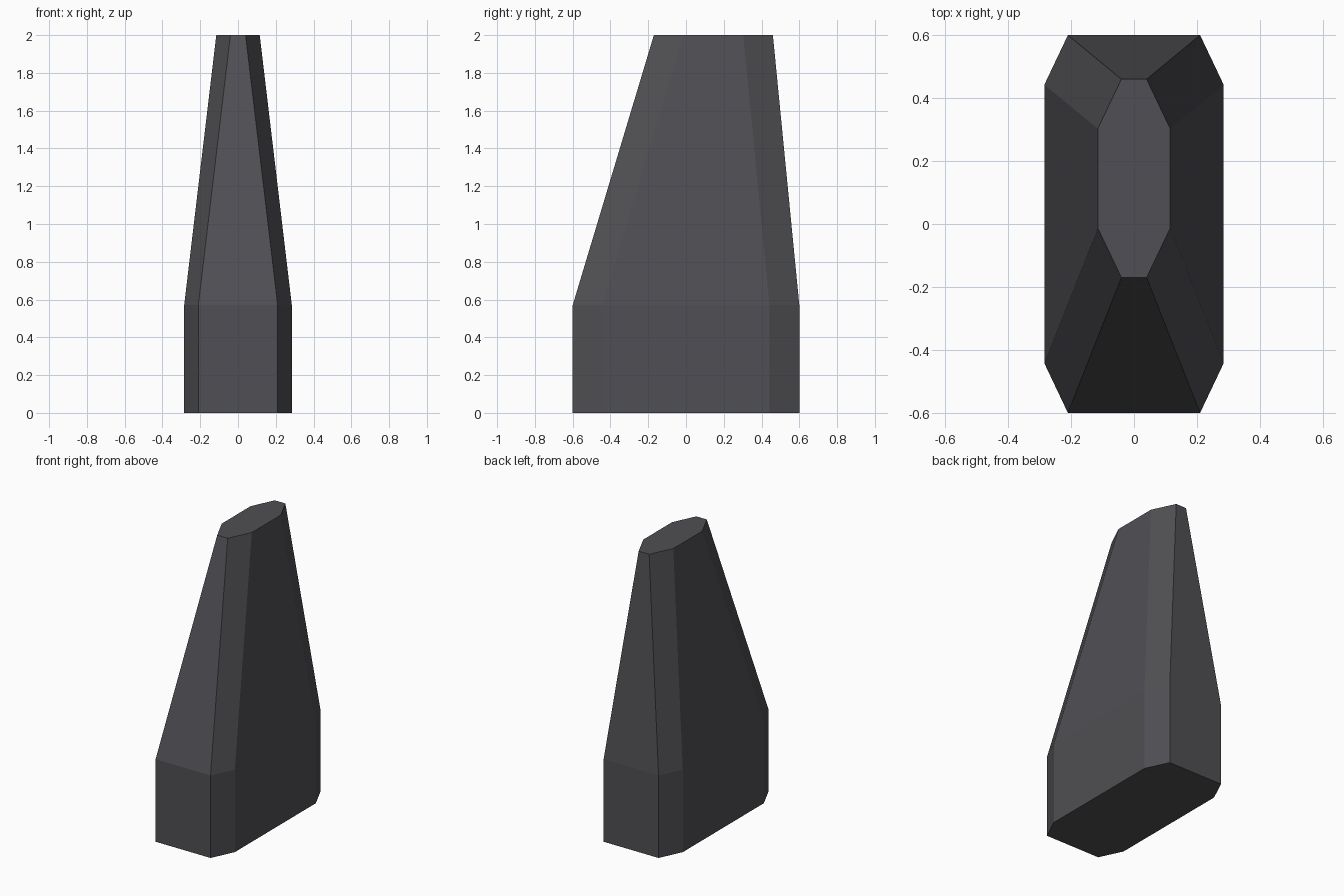
import bpy, bmesh

if "Cube" in bpy.data.objects:
    bpy.data.objects.remove(bpy.data.objects["Cube"])

# Single dark grey colour
mat = bpy.data.materials.new("dark grey")
mat.diffuse_color = (0.08, 0.078, 0.087, 1)
mat.use_nodes = True
mat.node_tree.nodes["Principled BSDF"].inputs["Base Color"].default_value = mat.diffuse_color


def octagon(bm, z, half_x, flat_x, y_front, y_back, chamfer_y):
    """Ring of eight corners: a rectangle with cut corners."""
    right = [(flat_x, y_front), (half_x, y_front + chamfer_y),
             (half_x, y_back - chamfer_y), (flat_x, y_back)]
    left = [(-x, y) for x, y in reversed(right)]
    return [bm.verts.new((x, y, z)) for x, y in right + left]


# Pillar: straight base, then a tapered shaft leaning to the back
bm = bmesh.new()
rings = [
    octagon(bm, 0.0, 0.285, 0.21, -0.60, 0.60, 0.158),
    octagon(bm, 0.57, 0.285, 0.21, -0.60, 0.60, 0.158),
    octagon(bm, 2.0, 0.115, 0.04, -0.17, 0.46, 0.157),
]
for low, high in zip(rings, rings[1:]):
    for i in range(8):
        j = (i + 1) % 8
        bm.faces.new((low[i], low[j], high[j], high[i]))
bm.faces.new(rings[0][::-1])
bm.faces.new(rings[-1])
bmesh.ops.recalc_face_normals(bm, faces=bm.faces)

mesh = bpy.data.meshes.new("tapered_pillar")
bm.to_mesh(mesh)
bm.free()
mesh.materials.append(mat)
bpy.context.collection.objects.link(bpy.data.objects.new("tapered_pillar", mesh))
